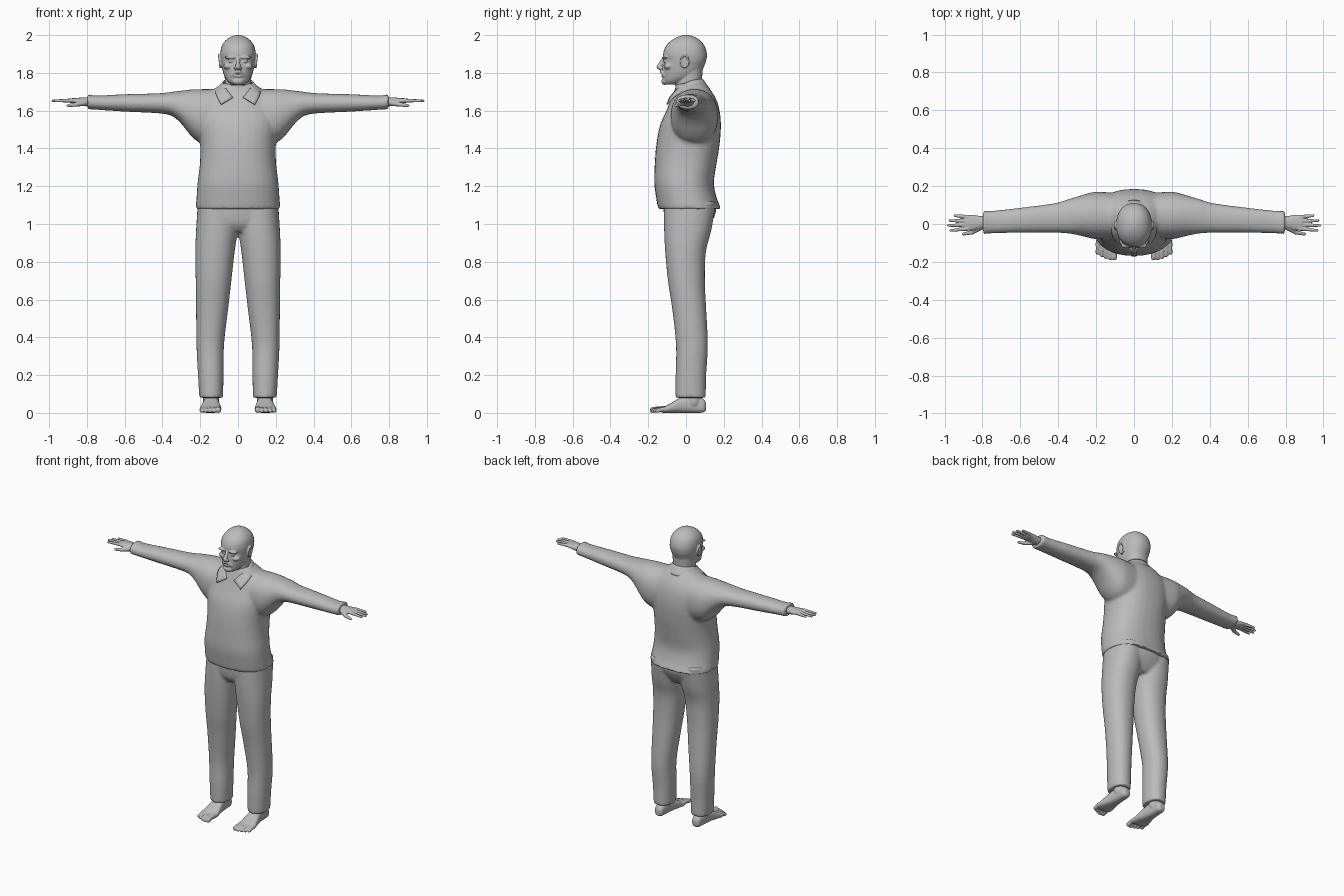
import bpy, bmesh, math
from mathutils import Matrix, Vector

cube = bpy.data.objects.get("Cube")
if cube:
    bpy.data.objects.remove(cube)

grey = bpy.data.materials.new("plain grey")
grey.use_nodes = True
grey.diffuse_color = (0.5, 0.5, 0.5, 1)
grey.node_tree.nodes["Principled BSDF"].inputs["Base Color"].default_value = grey.diffuse_color


def catmull(a, b, c, d, t):
    """Smooth blend between b and c, component by component."""
    return [0.5 * (2*q + (r - p)*t + (2*p - 5*q + 4*r - s)*t*t + (3*q - p - 3*r + s)*t**3)
            for p, q, r, s in zip(a, b, c, d)]


def loft(bm, rings, axis="z", power=2.2, steps=4, sides=32):
    """Skin rounded sections (position, a_min, a_max, b_min, b_max) along an axis."""
    full = []
    for i in range(len(rings) - 1):
        quad = [rings[min(max(i + k, 0), len(rings) - 1)] for k in (-1, 0, 1, 2)]
        full += [catmull(*quad, k / steps) for k in range(steps)]
    full.append(rings[-1])
    loops = []
    for pos, a0, a1, b0, b1 in full:
        loop = []
        for k in range(sides):
            c, s = math.cos(math.tau * k / sides), math.sin(math.tau * k / sides)
            u = math.copysign(abs(c) ** (2 / power), c)
            v = math.copysign(abs(s) ** (2 / power), s)
            a, b = (a0 + a1 + u * (a1 - a0)) / 2, (b0 + b1 + v * (b1 - b0)) / 2
            co = {"x": (pos, a, b), "y": (a, pos, b), "z": (a, b, pos)}[axis]
            loop.append(bm.verts.new(co))
        loops.append(loop)
    for low, high in zip(loops, loops[1:]):
        for k in range(sides):
            n = (k + 1) % sides
            bm.faces.new((low[k], low[n], high[n], high[k]))
    bm.faces.new(loops[0])
    bm.faces.new(loops[-1])


def sym(rows):
    """Expand (z, half width, front, back) to full sections."""
    return [(z, -r, r, f, b) for z, r, f, b in rows]


def blob(bm, loc, size):
    bmesh.ops.create_icosphere(bm, subdivisions=3, radius=1,
                               matrix=Matrix.Translation(loc) @ Matrix.Diagonal((*size, 1)))


def limb(bm, points, steps=8):
    """Rounded tapering tube through (x, y, z, radius) points."""
    for p, q in zip(points, points[1:]):
        for k in range(steps + 1):
            x, y, z, r = (u + (v - u) * k / steps for u, v in zip(p, q))
            blob(bm, (x, y, z), (r, r, r))


def make(name, bm):
    bmesh.ops.recalc_face_normals(bm, faces=bm.faces)
    mesh = bpy.data.meshes.new(name)
    bm.to_mesh(mesh)
    bm.free()
    mesh.materials.append(grey)
    mesh.shade_smooth()
    obj = bpy.data.objects.new(name, mesh)
    bpy.context.collection.objects.link(obj)
    return obj


def fuse(name, bm, voxel, rounds, flip=False):
    """Merge overlapping volumes into one smooth skin."""
    if flip:
        bmesh.ops.scale(bm, vec=(-1, 1, 1), verts=bm.verts)
    obj = make(name, bm)
    mod = obj.modifiers.new("merge", "REMESH")
    mod.mode, mod.voxel_size, mod.use_smooth_shade = "VOXEL", voxel, True
    mod = obj.modifiers.new("soften", "SMOOTH")
    mod.factor, mod.iterations = 0.5, rounds
    return obj


def mirrored(bm, build):
    build()
    old = bm.verts[:] + bm.edges[:] + bm.faces[:]
    copy = bmesh.ops.duplicate(bm, geom=old)["geom"]
    verts = [v for v in copy if isinstance(v, bmesh.types.BMVert)]
    bmesh.ops.scale(bm, vec=(-1, 1, 1), verts=verts)


# Shirt: sleeves flowing into the torso
bm = bmesh.new()
sleeve = [(.10, -.08, .165, 1.41, 1.715), (.20, -.08, .17, 1.43, 1.714), (.25, -.07, .16, 1.468, 1.712),
          (.30, -.058, .145, 1.53, 1.706), (.35, -.05, .13, 1.572, 1.70), (.42, -.046, .11, 1.586, 1.692),
          (.60, -.046, .086, 1.595, 1.687), (.75, -.05, .07, 1.605, 1.68), (.797, -.055, .072, 1.607, 1.69)]
mirrored(bm, lambda: loft(bm, sleeve, "x"))
loft(bm, sym([(1.08, .225, -.148, .187), (1.14, .22, -.158, .162), (1.22, .214, -.168, .148),
              (1.32, .202, -.165, .162), (1.42, .2, -.157, .178), (1.52, .21, -.138, .185),
              (1.6, .21, -.104, .178), (1.66, .18, -.08, .16), (1.71, .13, -.06, .13),
              (1.745, .085, -.05, .1)]), power=2.3)
shirt = fuse("shirt", bm, .009, 8)

# Trousers: two legs and a seat
bm = bmesh.new()
leg = [(.08, .08, .205, -.055, .105), (.2, .076, .212, -.055, .107), (.36, .074, .22, -.053, .116),
       (.55, .052, .222, -.073, .107), (.7, .035, .224, -.096, .1), (.85, .018, .226, -.11, .105),
       (.97, .002, .222, -.116, .135), (1.12, 0, .212, -.116, .16)]
mirrored(bm, lambda: loft(bm, leg))
loft(bm, sym([(.96, .12, -.08, .1), (1.0, .19, -.108, .13), (1.06, .21, -.118, .158),
              (1.12, .205, -.12, .16)]))
fuse("trousers", bm, .009, 6)

# Head: skull, jaw, neck and facial features
bm = bmesh.new()


def side_features():
    blob(bm, (.038, -.112, 1.882), (.032, .016, .009))    # brow
    blob(bm, (.036, -.107, 1.862), (.015, .013, .009))    # eye
    blob(bm, (.05, -.092, 1.835), (.027, .025, .018))     # cheek
    blob(bm, (.013, -.133, 1.825), (.009, .012, .009))    # nostril
    limb(bm, [(.006, -.13, 1.806, .009), (.032, -.112, 1.785, .007)])   # moustache
    rim = [(.098 + .004 * math.sin(t), -.008 + .02 * math.cos(t), 1.862 + .033 * math.sin(t), .0055)
           for t in (math.tau * k / 12 for k in range(13))]
    limb(bm, rim, 4)                                      # ear rim
    blob(bm, (.092, -.012, 1.855), (.008, .016, .027))    # ear bowl


mirrored(bm, side_features)
loft(bm, sym([(1.738, .034, -.11, -.03), (1.755, .054, -.12, .0), (1.78, .071, -.122, .055),
              (1.81, .081, -.122, .084), (1.845, .088, -.12, .1), (1.865, .092, -.116, .107),
              (1.9, .094, -.121, .111), (1.94, .087, -.108, .1), (1.97, .068, -.08, .077),
              (1.99, .041, -.046, .047), (2.0, .012, -.015, .016)]))
loft(bm, sym([(1.6, .085, -.07, .1), (1.68, .075, -.06, .092), (1.74, .07, -.055, .085),
              (1.82, .072, -.04, .088)]))
limb(bm, [(0, -.117, 1.878, .009), (0, -.142, 1.832, .014)])            # nose
blob(bm, (0, -.121, 1.782), (.024, .011, .006))                         # lower lip
blob(bm, (0, -.113, 1.755), (.03, .017, .019))                          # chin
fuse("head", bm, .004, 3)

# Hands and feet
for side, flip in (("left", False), ("right", True)):
    bm = bmesh.new()
    loft(bm, [(.74, -.022, .04, 1.62, 1.672), (.81, -.026, .042, 1.624, 1.67),
              (.85, -.034, .048, 1.634, 1.668), (.89, -.034, .046, 1.641, 1.665)], "x")
    for y0, y1, tip in ((.037, .044, .945), (.016, .018, .972), (-.005, -.008, .98), (-.025, -.034, .967)):
        limb(bm, [(.875, y0, 1.654, .011), (tip, y1, 1.652, .0075)], 14)
    limb(bm, [(.81, -.015, 1.643, .018), (.855, -.044, 1.633, .012), (.9, -.053, 1.627, .008)])
    fuse(side + "_hand", bm, .0035, 2, flip)

    bm = bmesh.new()
    loft(bm, [(.107, .125, .16, .015, .05), (.09, .112, .172, .002, .075), (.04, .108, .176, 0, .09),
              (-.02, .1, .184, 0, .085), (-.07, .091, .196, 0, .058), (-.11, .088, .203, 0, .036),
              (-.135, .094, .19, .002, .026)], "y", power=2.6)
    limb(bm, [(.143, .04, .06, .042), (.143, .03, .15, .045)])          # ankle
    for k, tip in enumerate((-.176, -.18, -.173, -.163, -.15)):
        r = .0155 if k == 0 else .0115
        x = .104 + .022 * k
        limb(bm, [(x, -.11, .022, r), (x, tip + .03, .022, r * .85), (x, tip, r, r)])
    fuse(side + "_foot", bm, .004, 2, flip)

# Collar: folded strip around the neck, ending in two points
bm = bmesh.new()
top = [(0, .095, 1.768), (.055, .08, 1.768), (.084, .02, 1.762), (.075, -.04, 1.73), (.028, -.088, 1.672)]
edge = [(0, .135, 1.715), (.08, .11, 1.718), (.122, .02, 1.718), (.122, -.06, 1.69), (.09, -.104, 1.635)]
rows = [[bm.verts.new(p) for p in line] for line in (top, edge)]
for k in range(len(top) - 1):
    bm.faces.new((rows[0][k], rows[0][k + 1], rows[1][k + 1], rows[1][k]))
collar = make("collar", bm)
collar.modifiers.new("mirror", "MIRROR")
mod = collar.modifiers.new("round", "SUBSURF")
mod.levels = mod.render_levels = 2
mod.boundary_smooth = "PRESERVE_CORNERS"
collar.modifiers.new("cloth", "SOLIDIFY").thickness = .008


# Neckline and button strip laid on the shirt front
def laid_on_shirt(name, corners, lift):
    bm = bmesh.new()
    bm.faces.new([bm.verts.new((x, -.4, z)) for x, z in corners])
    bmesh.ops.triangulate(bm, faces=bm.faces)
    bmesh.ops.subdivide_edges(bm, edges=bm.edges, cuts=15, use_grid_fill=True)
    mod = make(name, bm).modifiers.new("lay", "SHRINKWRAP")
    mod.target, mod.wrap_method, mod.wrap_mode = shirt, "PROJECT", "ABOVE_SURFACE"
    mod.use_project_y, mod.use_positive_direction, mod.offset = True, True, lift


laid_on_shirt("neckline", [(-.045, 1.69), (0, 1.6), (.045, 1.69)], .004)
laid_on_shirt("button_strip", [(-.016, 1.1), (.016, 1.1), (.016, 1.59), (-.016, 1.59)], .003)
